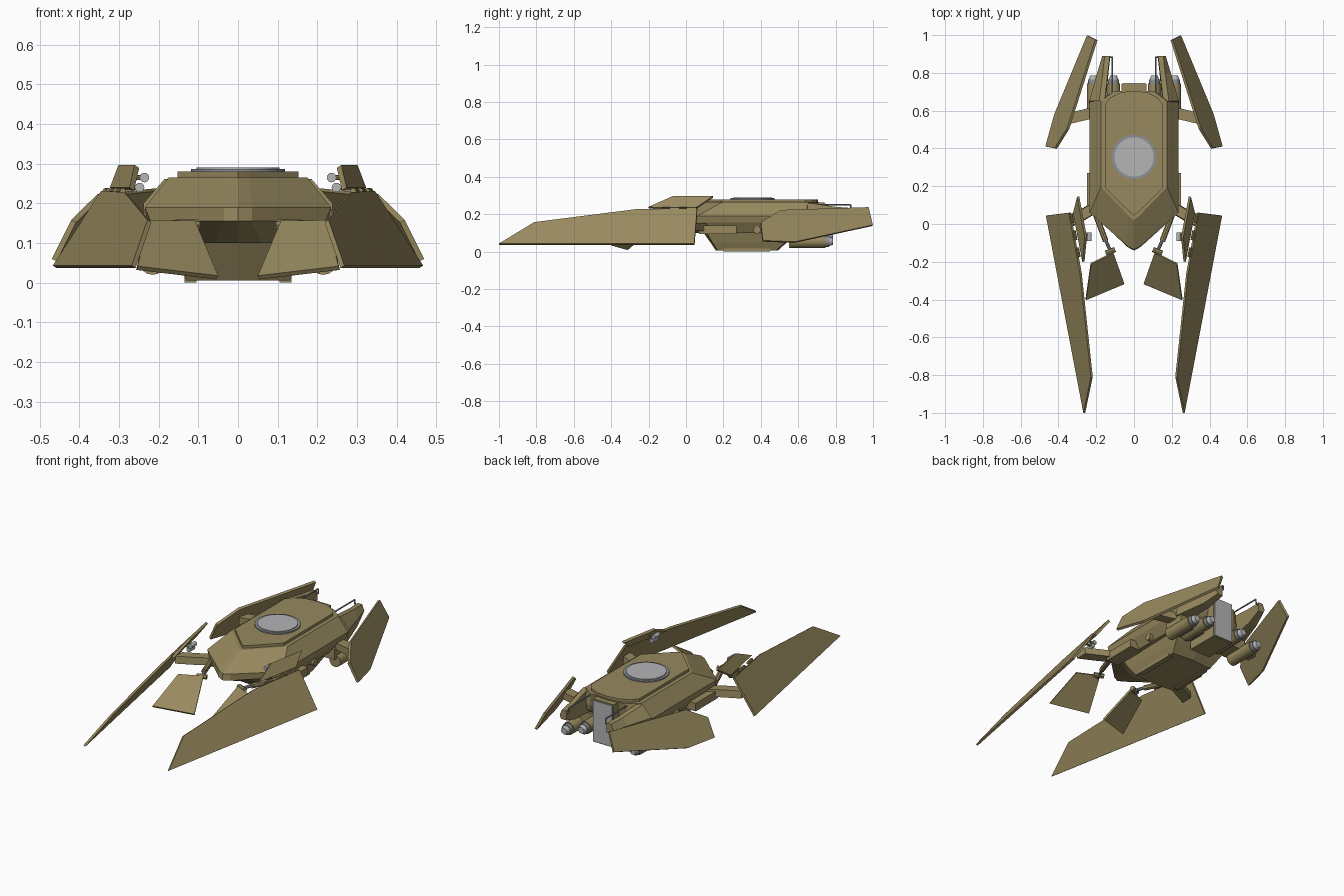
import bpy, bmesh, math
from mathutils import Vector, Matrix

if "Cube" in bpy.data.objects:
    bpy.data.objects.remove(bpy.data.objects["Cube"])


def material(name, rgb):
    m = bpy.data.materials.new(name)
    m.diffuse_color = (*rgb, 1)
    m.use_nodes = True
    m.node_tree.nodes["Principled BSDF"].inputs["Base Color"].default_value = m.diffuse_color
    return m


OLIVE = material("olive_hull", (0.31, 0.25, 0.112))
LIGHT = material("light_grey", (0.46, 0.46, 0.47))
STEEL = material("steel_grey", (0.27, 0.28, 0.30))


def finish(name, bm, mat, mirror=False, smooth=False):
    bmesh.ops.recalc_face_normals(bm, faces=bm.faces)
    me = bpy.data.meshes.new(name)
    bm.to_mesh(me)
    bm.free()
    me.materials.append(mat)
    ob = bpy.data.objects.new(name, me)
    bpy.context.collection.objects.link(ob)
    if mirror:
        mod = ob.modifiers.new("mirror", 'MIRROR')
        mod.use_mirror_merge = False
    if smooth:
        bpy.ops.object.select_all(action='DESELECT')
        ob.select_set(True)
        bpy.context.view_layer.objects.active = ob
        bpy.ops.object.shade_smooth_by_angle(angle=math.radians(35))
    return ob


def plate(name, pts, t=0.012, mat=OLIVE):
    """Flat mirrored panel with thickness t."""
    bm = bmesh.new()
    v = [Vector(p) for p in pts]
    n = (v[1] - v[0]).cross(v[2] - v[0]).normalized() * t / 2
    a = [bm.verts.new(p + n) for p in v]
    b = [bm.verts.new(p - n) for p in v]
    skin(bm, [a, b])
    return finish(name, bm, mat, True)


def skin(bm, rings):
    k = len(rings[0])
    for a, b in zip(rings, rings[1:]):
        for i in range(k):
            j = (i + 1) % k
            bm.faces.new((a[i], a[j], b[j], b[i]))
    bm.faces.new(rings[0])
    bm.faces.new(rings[-1][::-1])


def loft(name, rings, mat=OLIVE, mirror=False):
    """Closed body through rings of equal point count."""
    bm = bmesh.new()
    skin(bm, [[bm.verts.new(p) for p in r] for r in rings])
    return finish(name, bm, mat, mirror)


def level(z, half):
    """Full symmetric outline at height z from its right half (tip to tail)."""
    left = [(-x, y) for x, y in half[::-1] if x > 0]
    return [(x, y, z) for x, y in half + left]


def box(name, x, y, z, mat=OLIVE, mirror=True):
    return loft(name, [[(x[0], y[0], h), (x[1], y[0], h), (x[1], y[1], h), (x[0], y[1], h)] for h in z],
                mat, mirror)


def rod(name, p, q, r, mat=OLIVE, n=16, r2=None, mirror=True):
    p, q = Vector(p), Vector(q)
    bm = bmesh.new()
    m = Matrix.Translation((p + q) / 2) @ (q - p).to_track_quat('Z', 'Y').to_matrix().to_4x4()
    bmesh.ops.create_cone(bm, cap_ends=True, segments=n, radius1=r, radius2=r if r2 is None else r2,
                          depth=(q - p).length, matrix=m)
    return finish(name, bm, mat, mirror, n > 6)


# Main hull, deck and keel
loft("main_hull", [
    level(0.10, [(0, 0.02), (0.06, 0.03), (0.19, 0.11), (0.19, 0.60), (0.10, 0.62), (0, 0.62)]),
    level(0.155, [(0, -0.14), (0.035, -0.122), (0.22, 0.055), (0.23, 0.65), (0.12, 0.68), (0, 0.68)]),
    level(0.19, [(0, -0.135), (0.035, -0.117), (0.235, 0.06), (0.235, 0.65), (0.12, 0.69), (0, 0.70)]),
    level(0.265, [(0, 0.02), (0.03, 0.045), (0.175, 0.195), (0.175, 0.65), (0.11, 0.70), (0, 0.712)])])
deck = [(0, 0.045), (0.03, 0.07), (0.152, 0.19), (0.152, 0.635), (0.125, 0.67), (0.07, 0.697), (0, 0.705)]
loft("upper_deck", [level(0.26, deck), level(0.28, deck)])
loft("keel", [
    level(0.005, [(0, 0.16), (0.13, 0.17), (0.13, 0.48), (0, 0.49)]),
    level(0.05, [(0, 0.13), (0.15, 0.14), (0.15, 0.53), (0, 0.54)]),
    level(0.12, [(0, 0.08), (0.17, 0.10), (0.18, 0.60), (0, 0.61)])])
box("keel_skid", (0.105, 0.135), (0.20, 0.45), (0.0, 0.02))

# Round hatch on the deck
rod("hatch_rim", (0, 0.355, 0.27), (0, 0.355, 0.287), 0.118, STEEL, 40, mirror=False)
rod("hatch_cover", (0, 0.355, 0.28), (0, 0.355, 0.291), 0.104, LIGHT, 40, mirror=False)

# Side sponsons with round ports
box("side_sponson", (0.17, 0.25), (0.07, 0.27), (0.095, 0.14))
rod("side_port", (0.17, 0.38, 0.117), (0.222, 0.38, 0.117), 0.02)

# Front wings, one sloping plane
def front_x(y, z):
    return 0.466 + 0.19 * (y - 0.05) - 0.66 * (z - 0.035)


plate("front_wing", [(front_x(y, z), y, z) for y, z in
                     [(-1, 0.04), (-0.81, 0.155), (-0.26, 0.225), (0.06, 0.228), (0.045, 0.04)]])
plate("front_wing_flap", [(front_x(y, z) - 0.018, y, z) for y, z in
                          [(-0.20, 0.236), (-0.07, 0.293), (0.145, 0.293), (0.06, 0.236)]], 0.014)
for i, y in enumerate((-0.15, -0.06, 0.03)):
    x = front_x(y, 0.23) - 0.009
    rod(f"flap_hinge_{i}", (x, y - 0.025, 0.231), (x + 0.009, y + 0.025, 0.231), 0.008, OLIVE, 8)

# Arms to the front wings
loft("front_wing_arm", [[(x, y - 0.035, 0.11), (x, y + 0.035, 0.11), (x, y + 0.03, 0.15), (x, y - 0.03, 0.15)]
                        for x, y in ((0.17, 0.11), (0.27, 0.05), (0.37, 0.0))], mirror=True)

# Small barrels inside the front wings
for i, (x, z) in enumerate(((0.236, 0.265), (0.248, 0.24))):
    rod(f"barrel_{i}", (x, -0.09, z), (x, -0.045, z), 0.012, LIGHT)
    rod(f"barrel_mount_{i}", (x, -0.06, z), (x + 0.04, -0.055, z), 0.006, OLIVE, 8)

# Inner front vanes and their jointed struts
plate("front_vane", [(0.052, -0.315, 0.013), (0.255, -0.40, 0.037), (0.228, -0.21, 0.153), (0.11, -0.152, 0.152)])
rod("vane_strut_upper", (0.21, 0.07, 0.135), (0.15, -0.09, 0.145), 0.015, OLIVE, 8)
rod("vane_strut_lower", (0.155, -0.075, 0.145), (0.115, -0.165, 0.143), 0.009, STEEL, 8)
rod("vane_joint", (0.10, -0.135, 0.145), (0.15, -0.155, 0.145), 0.014, OLIVE, 8)

# Rear wings and arms
def rear_x(y, z):
    return 0.416 - 0.30 * (y - 0.58) - 0.53 * (z - 0.05)


plate("rear_wing", [(rear_x(y, z), y, z) for y, z in
                    [(0.41, 0.057), (0.40, 0.155), (0.505, 0.22), (0.975, 0.235), (0.997, 0.14), (0.58, 0.05)]], 0.014)
loft("rear_wing_arm", [[(x, y - 0.03, 0.12), (x, y + 0.03, 0.12), (x, y + 0.03, 0.16), (x, y - 0.03, 0.16)]
                       for x, y in ((0.17, 0.60), (0.36, 0.555))], mirror=True)

# Rear fins continuing the hull shoulders
loft("rear_fin", [
    [(0.15, 0.63, 0.13), (0.236, 0.63, 0.13), (0.238, 0.65, 0.20), (0.185, 0.65, 0.262), (0.155, 0.65, 0.262)],
    [(0.135, 0.80, 0.15), (0.187, 0.80, 0.15), (0.195, 0.80, 0.20), (0.165, 0.80, 0.24), (0.138, 0.80, 0.24)],
    [(0.125, 0.89, 0.18), (0.160, 0.89, 0.18), (0.168, 0.89, 0.20), (0.155, 0.89, 0.233), (0.127, 0.89, 0.233)]],
    mirror=True)

# Tail block with grey end plate
box("tail_block", (-0.065, 0.065), (0.55, 0.74), (0.02, 0.262), mirror=False)
box("tail_plate", (-0.06, 0.06), (0.738, 0.747), (0.025, 0.257), LIGHT, False)

# Engines: inner pair higher, outer pair lower
for tag, x, z in (("inner", 0.108, 0.088), ("outer", 0.215, 0.055)):
    rod(f"{tag}_engine_body", (x, 0.56, z), (x, 0.745, z), 0.035)
    rod(f"{tag}_engine_collar", (x, 0.745, z), (x, 0.765, z), 0.029, STEEL)
    rod(f"{tag}_engine_nozzle", (x, 0.765, z), (x, 0.785, z), 0.025, LIGHT, r2=0.018)
box("engine_mount", (0.06, 0.225), (0.54, 0.66), (0.07, 0.13))

# Handrails at the tail
rail = [(0.115, 0.68, 0.252), (0.115, 0.88, 0.252), (0.115, 0.883, 0.225), (0.145, 0.883, 0.215)]
for i, (p, q) in enumerate(zip(rail, rail[1:])):
    rod(f"handrail_{i}", p, q, 0.004, STEEL, 8)
